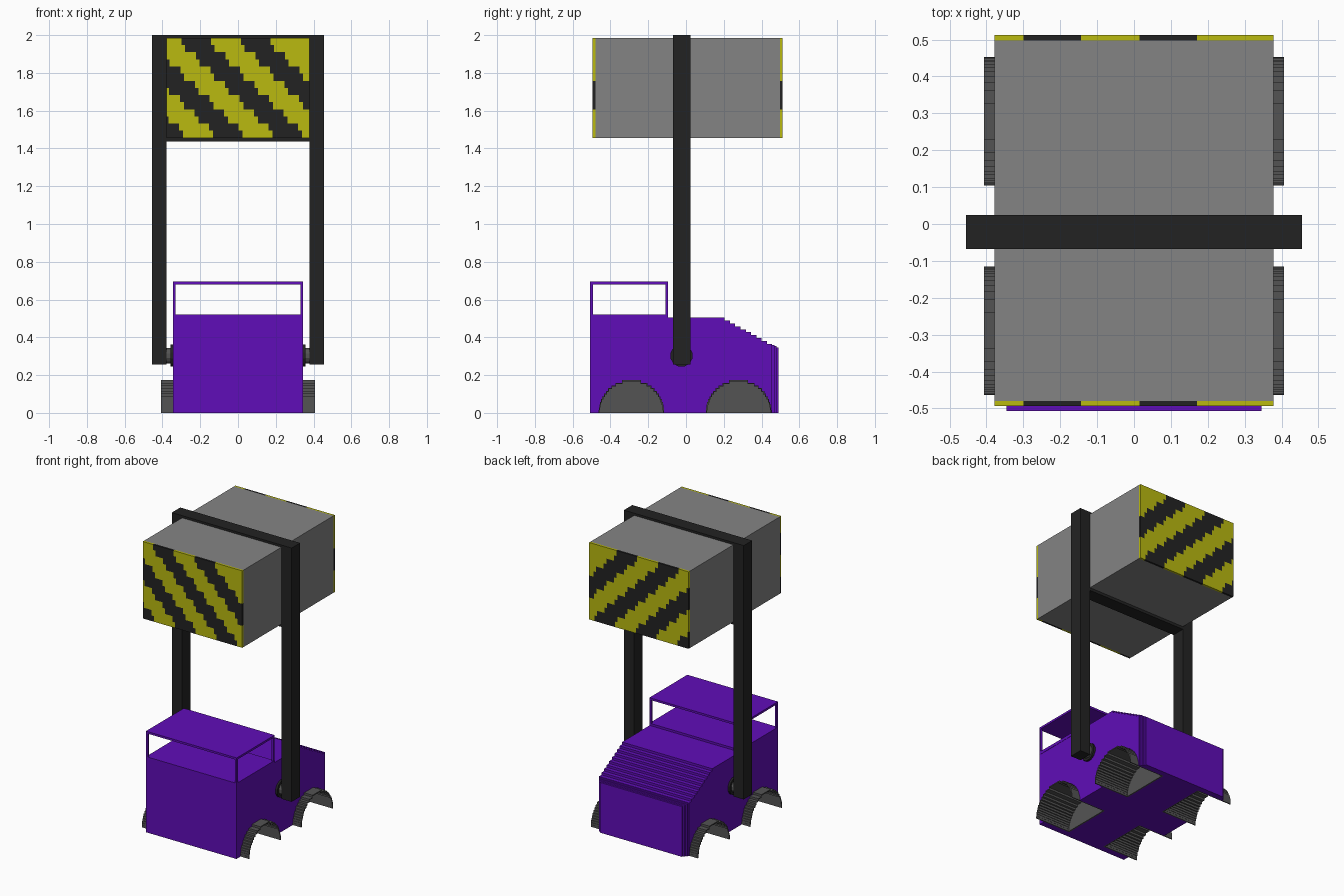
import bpy, bmesh, math

if "Cube" in bpy.data.objects:
    bpy.data.objects.remove(bpy.data.objects["Cube"], do_unlink=True)


def material(name, rgb):
    m = bpy.data.materials.new(name)
    m.use_nodes = True
    m.diffuse_color = (*rgb, 1)
    m.node_tree.nodes["Principled BSDF"].inputs["Base Color"].default_value = (*rgb, 1)
    return m


PURPLE = material("purple", (0.117, 0.004, 0.479))
YELLOW = material("yellow", (0.491, 0.491, 0.005))
GREY = material("mid grey", (0.231, 0.231, 0.231))
DARK = material("dark grey", (0.088, 0.088, 0.088))
BLACK = material("black", (0.0165, 0.0165, 0.0165))


def finish(bm, name, *mats):
    bmesh.ops.recalc_face_normals(bm, faces=bm.faces[:])
    me = bpy.data.meshes.new(name)
    bm.to_mesh(me)
    bm.free()
    for m in mats:
        me.materials.append(m)
    ob = bpy.data.objects.new(name, me)
    bpy.context.collection.objects.link(ob)
    return ob


def add_box(bm, x, y, z, index=0):
    v = [bm.verts.new((a, b, c)) for a in x for b in y for c in z]
    for f in ((0, 1, 3, 2), (4, 6, 7, 5), (0, 4, 5, 1), (2, 3, 7, 6), (0, 2, 6, 4), (1, 5, 7, 3)):
        bm.faces.new([v[i] for i in f]).material_index = index


def box(name, x, y, z, mat):
    bm = bmesh.new()
    add_box(bm, x, y, z)
    return finish(bm, name, mat)


def prism(name, outline, x0, x1, mat):
    """Extrude a (y, z) outline along x."""
    bm = bmesh.new()
    face = bm.faces.new([bm.verts.new((x0, y, z)) for y, z in outline])
    new = bmesh.ops.extrude_face_region(bm, geom=[face])["geom"]
    verts = [g for g in new if isinstance(g, bmesh.types.BMVert)]
    bmesh.ops.translate(bm, verts=verts, vec=(x1 - x0, 0, 0))
    return finish(bm, name, mat)


def arch(cy, r, levels=12):
    """Stepped half circle standing on z = 0, from -y to +y."""
    h = r / levels
    left = []
    for j in range(levels):
        w = math.sqrt(r * r - ((j + 0.5) * h) ** 2)
        left += [(-w, j * h), (-w, (j + 1) * h)]
    return [(cy + y, z) for y, z in left] + [(cy - y, z) for y, z in reversed(left)]


# Body: solid core and two flanks with wheel wells, sloping stepped bonnet
WHEELS = {"rear": 0.2785, "front": -0.289}
R, HALF, WELL, BACK, NOSE = 0.174, 0.343, 0.14, -0.507, 0.456
top = [(NOSE, 0)]
n = 9
for i in range(n):
    z = 0.365 + i * 0.0155
    top += [(NOSE - i * 0.0279, z), (NOSE - (i + 1) * 0.0279, z)]
top += [(0.205, 0.505), (BACK, 0.505)]
prism("body_core", [(BACK, 0)] + top, -WELL, WELL, PURPLE)
wells = [(BACK, 0)] + arch(WHEELS["front"], R) + arch(WHEELS["rear"], R) + top
for side, s in (("left", 1), ("right", -1)):
    prism(side + "_body_flank", wells, s * WELL, s * HALF, PURPLE)
for i, (w, h) in enumerate(((0.335, 0.36), (0.325, 0.353), (0.312, 0.345))):
    y = NOSE + i * 0.0115
    box(f"nose_step_{i + 1}", (-w, w), (y, y + 0.0115), (0, h), PURPLE)

# Cab: base, corner pillars and roof
CAB = (BACK, -0.095)
box("cab_base", (-0.345, 0.345), CAB, (0.5, 0.52), PURPLE)
box("cab_roof", (-0.345, 0.345), CAB, (0.681, 0.695), PURPLE)
P = 0.014
for x in (-0.345, 0.345 - P):
    for y in (CAB[0], CAB[1] - P):
        box("cab_pillar", (x, x + P), (y, y + P), (0.52, 0.681), PURPLE)

# Open wheel arches with an inner end plate
for side, s in (("left", 1), ("right", -1)):
    for end, cy in WHEELS.items():
        ring = arch(cy, R) + arch(cy, R - 0.007)[::-1]
        prism(f"{end}_{side}_wheel_arch", ring, s * WELL, s * 0.407, DARK)
        prism(f"{end}_{side}_wheel_plate", arch(cy, R - 0.003), s * WELL, s * (WELL + 0.008), DARK)

# Lifting frame: two arms, cross beams and pivots
ARM_Y = (-0.068, 0.024)
for side, s in (("left", 1), ("right", -1)):
    box(side + "_arm", (s * 0.378, s * 0.456), ARM_Y, (0.255, 2.0), BLACK)
    for part, r, x0, x1, mat in (("pivot_disc", 0.06, 0.34, 0.357, BLACK),
                                 ("pivot_axle", 0.043, 0.355, 0.38, DARK)):
        ring = [(-0.024 + r * math.cos(math.tau * (k + 0.5) / 12),
                 0.303 + r * math.sin(math.tau * (k + 0.5) / 12)) for k in range(12)]
        prism(f"{side}_{part}", ring, s * x0, s * x1, mat)
box("top_beam", (-0.378, 0.378), ARM_Y, (1.985, 2.0), BLACK)
box("bottom_beam", (-0.378, 0.378), ARM_Y, (1.437, 1.456), BLACK)

# Counterweight block
W, Z0, Z1 = 0.378, 1.456, 1.985
box("counterweight", (-W, W), (-0.48, 0.498), (Z0, Z1), GREY)


def hazard_plate(name, y):
    """Plate cut into rows; the black stripes step sideways going down."""
    bm = bmesh.new()
    rows = 14
    h = (Z1 - Z0) / rows
    for i in range(rows):
        shift = 0.077 * (i // 2) + (0.02 if i % 2 else 0)
        cuts = [-W]
        for k in range(-2, 2):
            a = -0.3 + 0.315 * k + shift
            cuts += [a, a + 0.156]
        cuts = [min(max(c, -W), W) for c in cuts] + [W]
        zt = Z1 - i * h
        for j in range(len(cuts) - 1):
            if cuts[j + 1] - cuts[j] > 1e-4:
                add_box(bm, (cuts[j], cuts[j + 1]), y, (zt - h, zt), j % 2)
    finish(bm, name, YELLOW, BLACK)


hazard_plate("front_hazard_plate", (-0.494, -0.48))
hazard_plate("back_hazard_plate", (0.498, 0.512))
